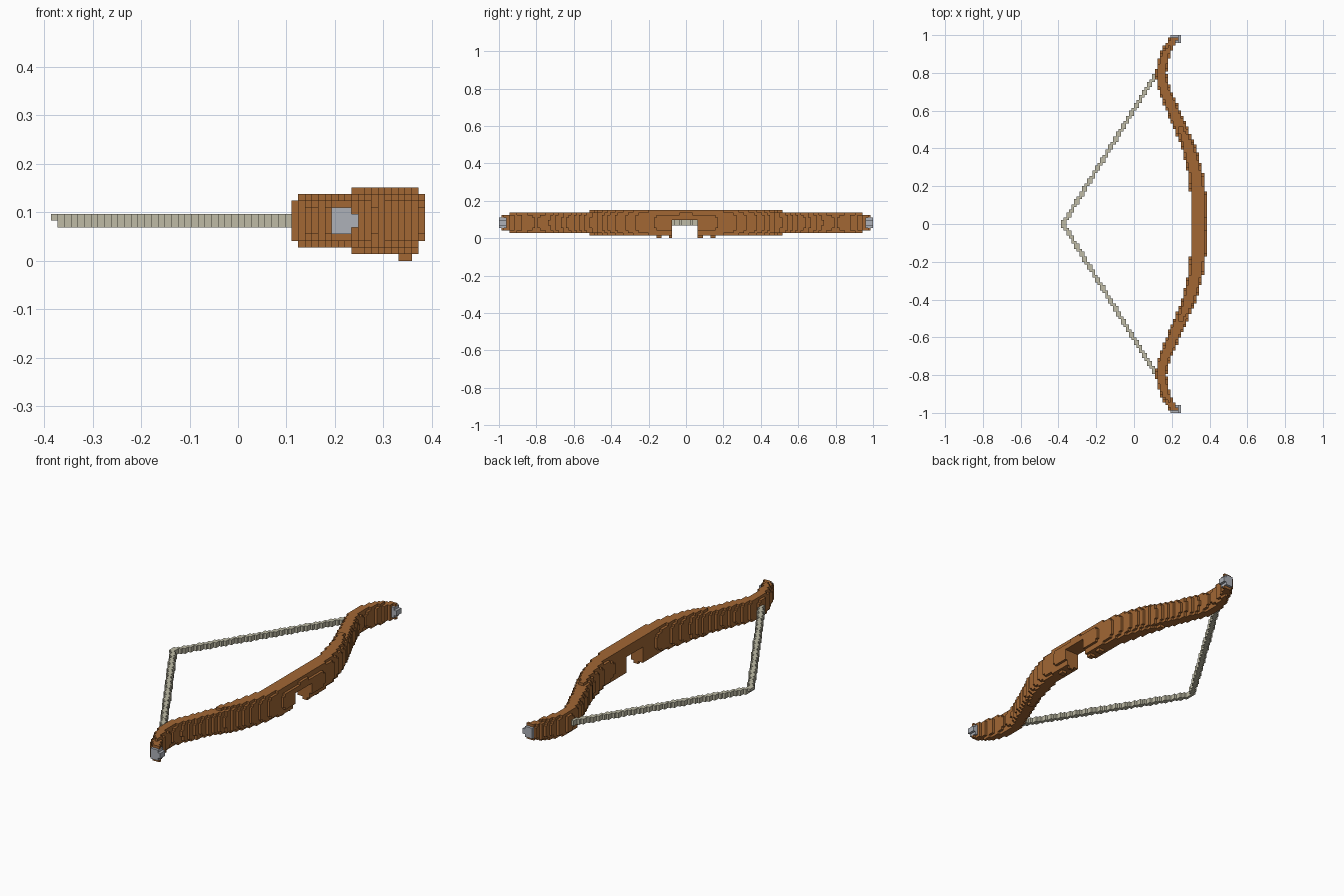
import bpy, bmesh, math
from mathutils import Vector

if "Cube" in bpy.data.objects:
    bpy.data.objects.remove(bpy.data.objects["Cube"])

V = 2 / 145                      # edge of one block
MID = 6 * V                      # height of the bow's middle plane

# stations along one limb: distance, centre x, half depth, half height
LIMB = [(0, .341, .043, .072), (.15, .340, .042, .072), (.25, .331, .041, .072),
        (.4, .293, .039, .070), (.5, .251, .038, .063), (.6, .207, .037, .058),
        (.72, .157, .032, .057), (.8, .140, .030, .056), (.9, .165, .028, .053),
        (.96, .196, .026, .046), (1, .222, .024, .042)]


def section(d):
    for p, q in zip(LIMB, LIMB[1:]):
        if d <= q[0]:
            t = (d - p[0]) / (q[0] - p[0])
            return [u + (v - u) * t for u, v in zip(p[1:], q[1:])]


def centre(i, j, k):
    return (i - 27.5) * V, (j - 72) * V, (k + .5) * V


def in_limb(x, y, z):
    c, a, b = section(abs(y))
    return abs((x - c) / a) ** 3.2 + abs((z - MID) / b) ** 3.2 < 1


def in_tip(x, y, z):
    return abs(y) > .955 and math.hypot(x - .219, z - MID) < .029


def in_notch(y, z):
    return -5.5 * V < y < 4.5 * V and z < 7 * V


def in_grip_bump(x, y, z):
    return z < V and .33 < x < .36 and (.06 < abs(y) < .095 or .13 < abs(y) < .165)


def in_string(x, y, z):
    start, way = Vector((-.376, 0)), Vector((.496, .80))
    p = Vector((x, abs(y))) - start
    t = min(max(p.dot(way) / way.length_squared, 0), 1)
    if t == 1 or (p - way * t).length > .8 * V:
        return False
    return MID < z < MID + V or (MID - V < z < MID and x > -.373)


# sort every block into a part
blocks = {}
for i in range(56):
    for j in range(145):
        for k in range(11):
            x, y, z = centre(i, j, k)
            if in_tip(x, y, z):
                blocks[i, j, k] = "metal_tips"
            elif abs(y) < .984 and not in_notch(y, z) and (
                    in_limb(x, y, z) or in_grip_bump(x, y, z)):
                blocks[i, j, k] = "bow_body"
            elif in_string(x, y, z):
                blocks[i, j, k] = "bowstring"


def material(name, colour):
    m = bpy.data.materials.new(name)
    m.use_nodes = True
    m.diffuse_color = (*colour, 1)
    m.node_tree.nodes["Principled BSDF"].inputs["Base Color"].default_value = (*colour, 1)
    return m


def build(part, mat):
    """Make the outward block faces of one part."""
    bm = bmesh.new()
    corners = {}

    def vert(p):
        if p not in corners:
            corners[p] = bm.verts.new(((p[0] - 28) * V, (p[1] - 72.5) * V, p[2] * V))
        return corners[p]

    for cell, owner in blocks.items():
        if owner != part:
            continue
        for axis in range(3):
            for side in (0, 1):
                near = list(cell)
                near[axis] += 2 * side - 1
                if tuple(near) in blocks:
                    continue
                ring = []
                for s, t in ((0, 0), (1, 0), (1, 1), (0, 1)):
                    p = list(cell)
                    p[axis] += side
                    p[(axis + 1) % 3] += s
                    p[(axis + 2) % 3] += t
                    ring.append(vert(tuple(p)))
                bm.faces.new(ring if side else ring[::-1])
    mesh = bpy.data.meshes.new(part)
    bm.to_mesh(mesh)
    bm.free()
    mesh.materials.append(mat)
    bpy.context.collection.objects.link(bpy.data.objects.new(part, mesh))


build("bow_body", material("brown wood", (.36, .135, .034)))
build("bowstring", material("pale string", (.52, .50, .38)))
build("metal_tips", material("grey metal", (.42, .44, .48)))
